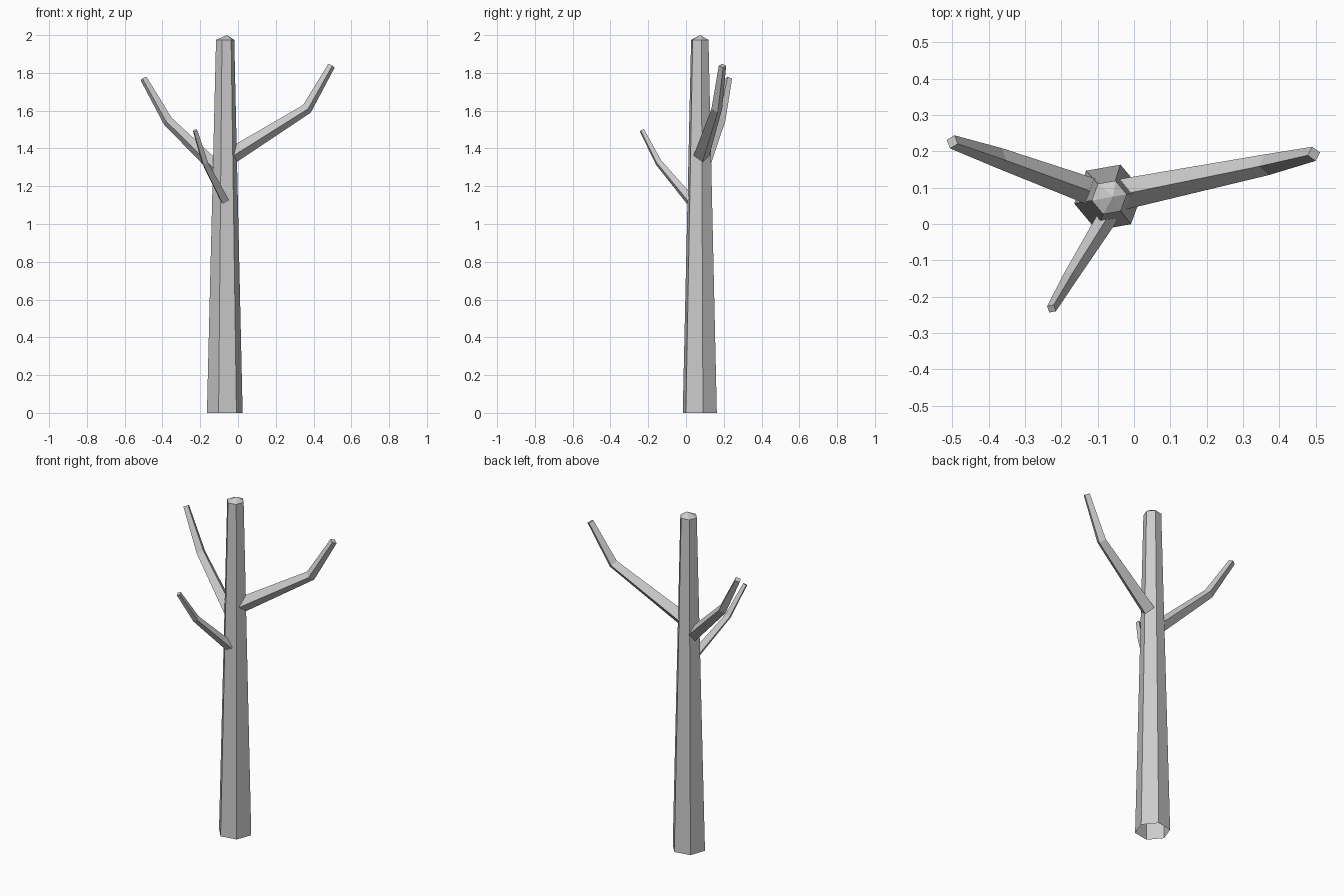
import bpy, bmesh, math
from mathutils import Vector

if "Cube" in bpy.data.objects:
    bpy.data.objects.remove(bpy.data.objects["Cube"])


def loft(name, rings, cap_end=False, apex=None):
    """Skin a list of vertex rings into a flat-shaded tube."""
    bm = bmesh.new()
    loops = [[bm.verts.new(p) for p in ring] for ring in rings]
    n = len(loops[0])
    for a, b in zip(loops, loops[1:]):
        for i in range(n):
            j = (i + 1) % n
            bm.faces.new((a[i], a[j], b[j], b[i]))
    if cap_end:
        bm.faces.new(loops[-1])
    if apex:
        tip = bm.verts.new(apex)
        for i in range(n):
            bm.faces.new((loops[-1][i], loops[-1][(i + 1) % n], tip))
    bmesh.ops.recalc_face_normals(bm, faces=bm.faces[:])
    mesh = bpy.data.meshes.new(name)
    bm.to_mesh(mesh)
    bm.free()
    obj = bpy.data.objects.new(name, mesh)
    bpy.context.collection.objects.link(obj)
    return obj


def hexagon(x, y, z, r):
    angles = [math.radians(10 + 60 * i) for i in range(6)]
    return [(x + r * math.cos(a), y + r * math.sin(a), z) for a in angles]


def branch(name, path, radii):
    """Four-sided tapering limb with an edge on top and a bend at each point."""
    pts = [Vector(p) for p in path]
    dirs = [(b - a).normalized() for a, b in zip(pts, pts[1:])]
    rings = []
    for i, (p, r) in enumerate(zip(pts, radii)):
        d = (dirs[max(i - 1, 0)] + dirs[min(i, len(dirs) - 1)]).normalized()
        side = d.cross(Vector((0, 0, 1))).normalized()
        up = side.cross(d)
        rings.append([p + up * r, p + side * r, p - up * r, p - side * r])
    return loft(name, rings, cap_end=True)


# Hexagonal trunk, open underneath, with a low pointed top
loft("trunk",
     [hexagon(-0.07, 0.073, 0, 0.096), hexagon(-0.068, 0.073, 1.975, 0.049)],
     apex=(-0.058, 0.075, 2.0))

# Three bent branches
branch("right_branch",
       [(-0.04, 0.08, 1.357), (0.365, 0.163, 1.61), (0.495, 0.193, 1.838)],
       [0.043, 0.029, 0.02])
branch("left_branch",
       [(-0.10, 0.083, 1.28), (-0.372, 0.182, 1.545), (-0.5, 0.226, 1.77)],
       [0.038, 0.028, 0.019])
branch("front_branch",
       [(-0.07, 0.023, 1.125), (-0.175, -0.145, 1.325), (-0.227, -0.233, 1.495)],
       [0.028, 0.02, 0.014])
